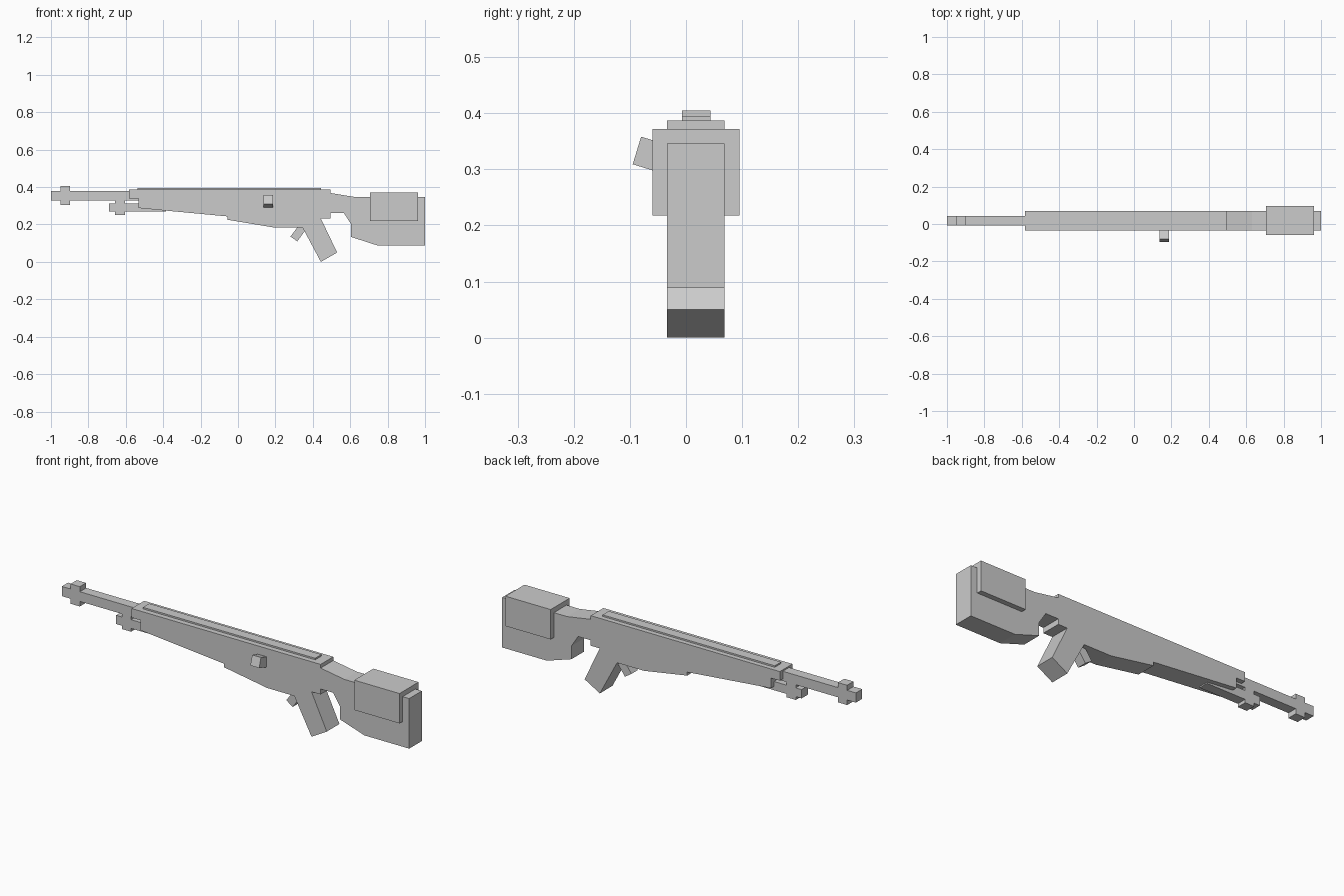
import bpy, bmesh


def prism(name, points, lo, hi, axis="y"):
    """Extrude a flat outline (x,z along y, or y,z along x) between lo and hi."""
    bm = bmesh.new()
    place = (lambda a, z, d: (a, d, z)) if axis == "y" else (lambda a, z, d: (d, a, z))
    face = bm.faces.new([bm.verts.new(place(a, z, lo)) for a, z in points])
    res = bmesh.ops.extrude_face_region(bm, geom=[face])
    verts = [g for g in res["geom"] if isinstance(g, bmesh.types.BMVert)]
    offset = (0, hi - lo, 0) if axis == "y" else (hi - lo, 0, 0)
    bmesh.ops.translate(bm, verts=verts, vec=offset)
    bmesh.ops.recalc_face_normals(bm, faces=bm.faces)
    mesh = bpy.data.meshes.new(name)
    bm.to_mesh(mesh)
    bm.free()
    obj = bpy.data.objects.new(name, mesh)
    bpy.context.collection.objects.link(obj)
    return obj


def box(name, x0, x1, z0, z1, y):
    return prism(name, [(x0, z0), (x1, z0), (x1, z1), (x0, z1)], *y)


WIDE = (-0.034, 0.069)    # body thickness
THIN = (-0.007, 0.044)    # barrel and small parts
PAD = (-0.06, 0.095)      # cheek pad

# One-piece body: fore-end, receiver, grip and butt
prism("body", [
    (-0.583, 0.389), (-0.583, 0.342), (-0.533, 0.342), (-0.533, 0.29),
    (-0.055, 0.245), (-0.055, 0.227), (0.19, 0.186), (0.345, 0.186),
    (0.443, 0.002), (0.53, 0.052), (0.443, 0.234), (0.495, 0.234),
    (0.495, 0.262), (0.567, 0.262), (0.605, 0.203), (0.605, 0.135),
    (0.745, 0.09), (1.0, 0.09), (1.0, 0.348), (0.63, 0.348),
    (0.495, 0.37), (0.495, 0.389)], *WIDE)

# Top rail and cheek pad
box("top_rail", -0.537, 0.445, 0.38, 0.397, THIN)
box("cheek_pad", 0.705, 0.963, 0.22, 0.374, PAD)

# Barrel with muzzle block
prism("barrel", [
    (-1, 0.331), (-0.95, 0.331), (-0.95, 0.305), (-0.897, 0.305),
    (-0.897, 0.331), (-0.5, 0.331), (-0.5, 0.381), (-0.897, 0.381),
    (-0.897, 0.407), (-0.95, 0.407), (-0.95, 0.381), (-1, 0.381)], *THIN)

# Rod under the barrel with its mounting post
prism("under_rod", [
    (-0.69, 0.27), (-0.657, 0.27), (-0.657, 0.253), (-0.605, 0.253),
    (-0.605, 0.27), (-0.385, 0.27), (-0.385, 0.315), (-0.605, 0.315),
    (-0.605, 0.335), (-0.657, 0.335), (-0.657, 0.315), (-0.69, 0.315)], *THIN)

# Trigger and tilted side handle
prism("trigger", [(0.28, 0.137), (0.317, 0.112), (0.372, 0.187), (0.32, 0.19)], *THIN)
prism("side_handle", [(-0.08, 0.36), (-0.095, 0.311), (-0.03, 0.291), (-0.03, 0.345)],
      0.137, 0.187, axis="x")

# Model rests on z = 0
for obj in bpy.context.collection.objects:
    obj.location.z -= 0.002
